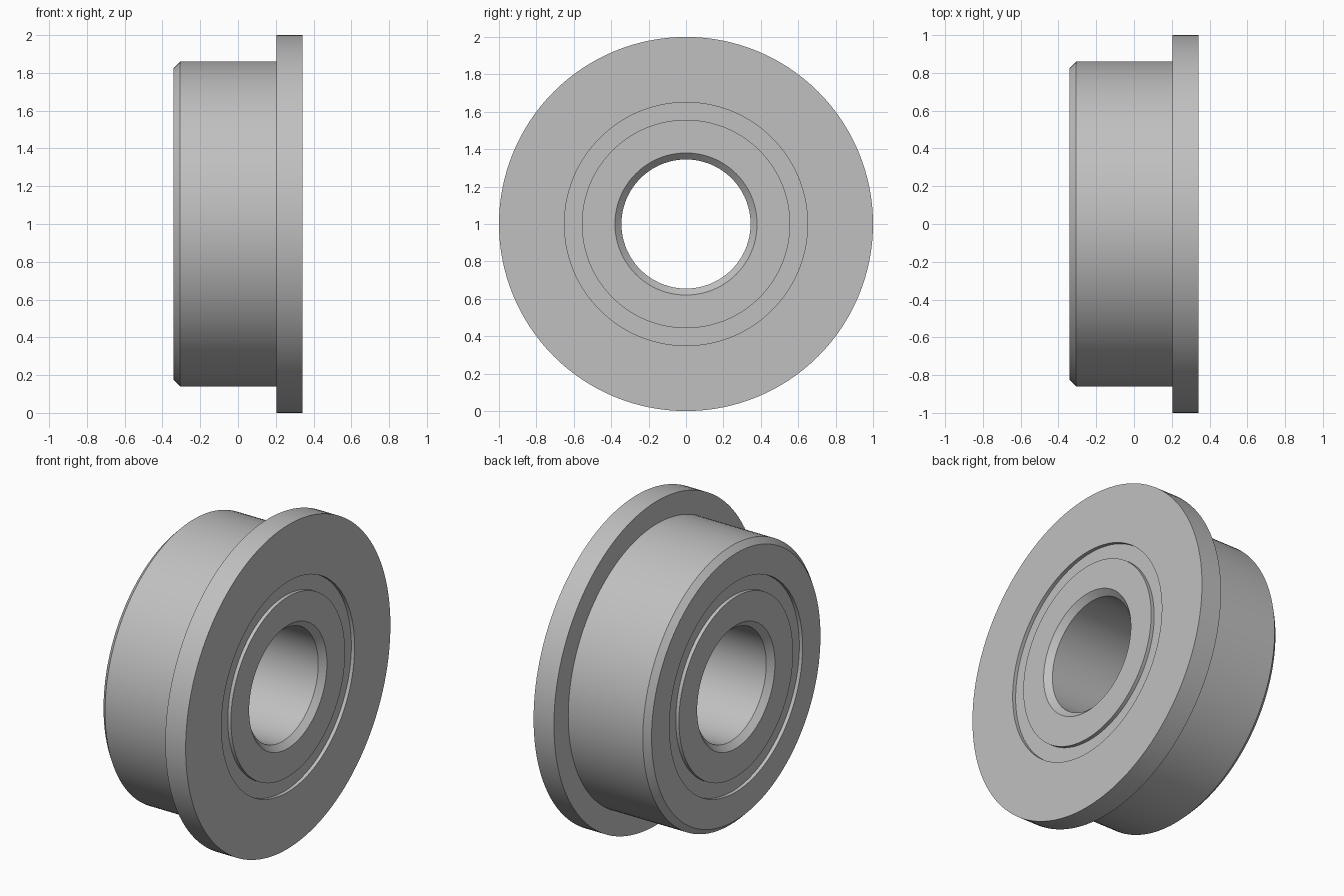
import bpy
import bmesh
from math import radians, tau
from mathutils import Matrix, Vector

SEGMENTS = 128
HALF = 0.342          # half of the overall width
CHAMFER = 0.035
RECESS = 0.022        # depth of the shields below the end faces
BORE, INNER_LIP, OUTER_LIP = 0.345, 0.557, 0.65
BODY, FLANGE, FLANGE_X = 0.86, 1.0, 0.203

if "Cube" in bpy.data.objects:
    bpy.data.objects.remove(bpy.data.objects["Cube"], do_unlink=True)

steel = bpy.data.materials.new("grey steel")
steel.use_nodes = True
colour = (0.53, 0.53, 0.53, 1)
steel.diffuse_color = colour
steel.node_tree.nodes["Principled BSDF"].inputs["Base Color"].default_value = colour


def lathe(name, profile):
    """Revolve a closed (x, radius) profile about the x axis."""
    bm = bmesh.new()
    verts = [bm.verts.new((x, 0, r)) for x, r in profile]
    edges = [bm.edges.new((a, b)) for a, b in zip(verts, verts[1:] + verts[:1])]
    bmesh.ops.spin(bm, geom=verts + edges, cent=(0, 0, 0), axis=(1, 0, 0),
                   angle=tau, steps=SEGMENTS, use_merge=True)
    bmesh.ops.remove_doubles(bm, verts=bm.verts, dist=1e-5)
    bmesh.ops.recalc_face_normals(bm, faces=bm.faces)
    for face in bm.faces:
        face.smooth = True
    for edge in bm.edges:
        edge.smooth = edge.calc_face_angle(0) < radians(30)
    mesh = bpy.data.meshes.new(name)
    bm.to_mesh(mesh)
    bm.free()
    mesh.materials.append(steel)
    obj = bpy.data.objects.new(name, mesh)
    obj.matrix_world = Matrix.Translation(Vector((0, 0, FLANGE)))
    bpy.context.collection.objects.link(obj)
    return obj


# Outer ring: chamfered body with a flange on the left end
lathe("outer_ring", [
    (-HALF, OUTER_LIP), (-HALF, BODY - CHAMFER), (-HALF + CHAMFER, BODY),
    (FLANGE_X, BODY), (FLANGE_X, FLANGE), (HALF, FLANGE), (HALF, OUTER_LIP)])

# Inner ring: bore chamfered at both ends
lathe("inner_ring", [
    (-HALF, INNER_LIP), (-HALF, BORE + CHAMFER), (-HALF + CHAMFER, BORE),
    (HALF - CHAMFER, BORE), (HALF, BORE + CHAMFER), (HALF, INNER_LIP)])

# Recessed shields closing the gap between the rings at both ends
for side, name in ((1, "left_shield"), (-1, "right_shield")):
    outside, inside = side * (HALF - RECESS), side * (HALF - 3 * RECESS)
    lathe(name, [(outside, INNER_LIP), (outside, OUTER_LIP),
                 (inside, OUTER_LIP), (inside, INNER_LIP)])
